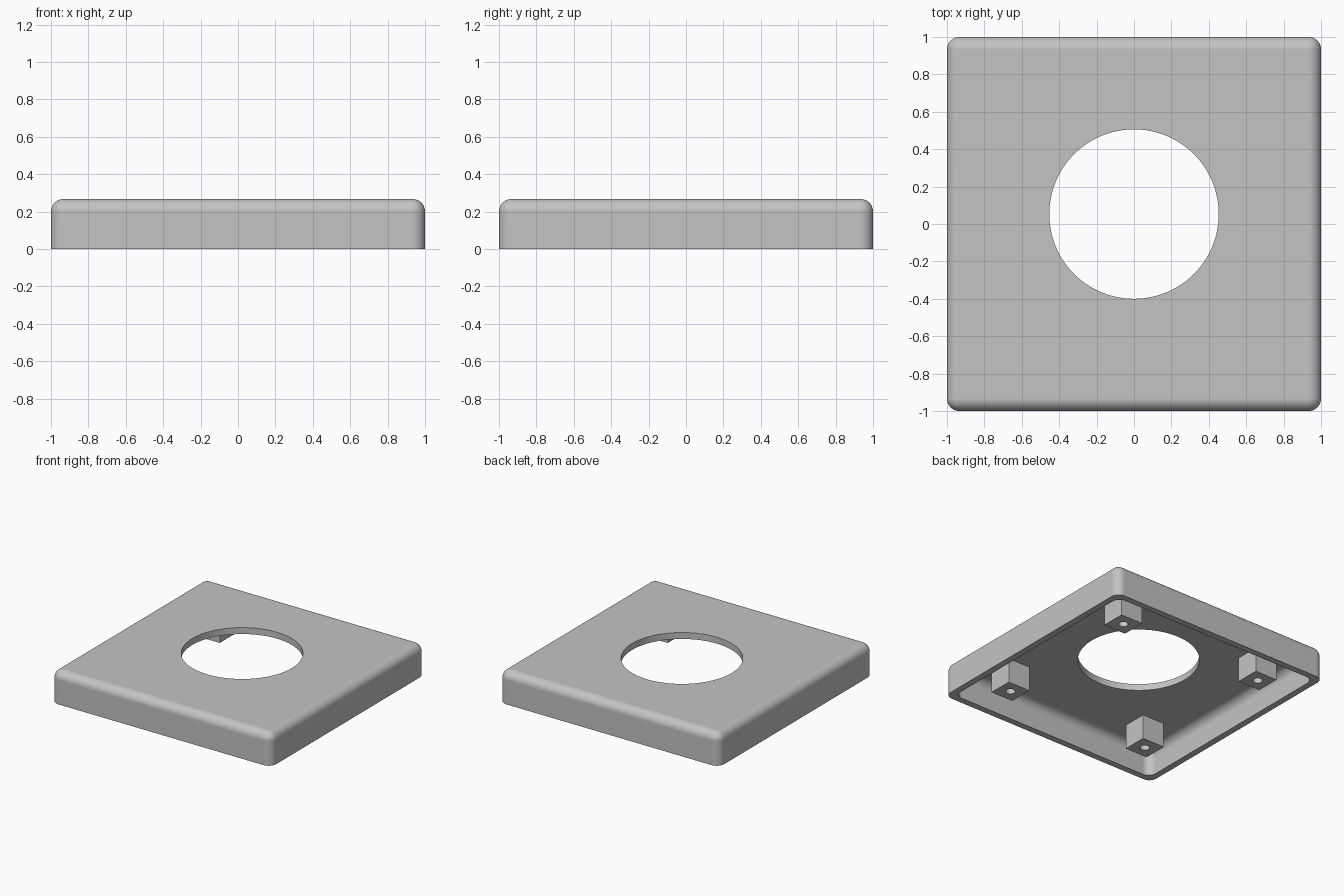
import bpy, bmesh, math
from mathutils import Matrix, Vector

if "Cube" in bpy.data.objects:
    bpy.data.objects.remove(bpy.data.objects["Cube"], do_unlink=True)

HEIGHT = 0.267
WALL = 0.053
FILLET = 0.067

grey = bpy.data.materials.new("plain grey")
grey.use_nodes = True
grey.diffuse_color = (0.55, 0.55, 0.55, 1)
grey.node_tree.nodes["Principled BSDF"].inputs["Base Color"].default_value = (0.55, 0.55, 0.55, 1)


def finish(bm, name):
    mesh = bpy.data.meshes.new(name)
    bm.to_mesh(mesh)
    bm.free()
    mesh.materials.append(grey)
    obj = bpy.data.objects.new(name, mesh)
    bpy.context.collection.objects.link(obj)
    return obj


def box(name, half, bottom, top, centre=(0, 0), fillet=0):
    """Square block; a fillet rounds every edge except those of the base."""
    bm = bmesh.new()
    size = Matrix.Diagonal((2 * half, 2 * half, top - bottom, 1))
    place = Matrix.Translation((*centre, (top + bottom) / 2))
    bmesh.ops.create_cube(bm, size=1, matrix=place @ size)
    if fillet:
        rounded = [e for e in bm.edges if max(v.co.z for v in e.verts) > top - 0.001]
        bmesh.ops.bevel(bm, geom=rounded, offset=fillet, segments=10,
                        profile=0.5, affect='EDGES')
    return finish(bm, name)


def cylinder(name, radius, bottom, top, centre, sides):
    bm = bmesh.new()
    bmesh.ops.create_cone(bm, cap_ends=True, segments=sides, radius1=radius,
                          radius2=radius, depth=top - bottom,
                          matrix=Matrix.Translation((*centre, (top + bottom) / 2)))
    return finish(bm, name)


def activate(obj):
    bpy.ops.object.select_all(action='DESELECT')
    obj.select_set(True)
    bpy.context.view_layer.objects.active = obj


def cut(obj, cutter):
    """Subtract the cutter, then discard it."""
    mod = obj.modifiers.new("cut", 'BOOLEAN')
    mod.operation = 'DIFFERENCE'
    mod.solver = 'EXACT'
    mod.object = cutter
    activate(obj)
    bpy.ops.object.modifier_apply(modifier=mod.name)
    bpy.data.objects.remove(cutter, do_unlink=True)


def smooth(obj):
    activate(obj)
    bpy.ops.object.shade_smooth_by_angle(angle=math.radians(30))
    mod = obj.modifiers.new("flat faces stay flat", 'WEIGHTED_NORMAL')
    mod.keep_sharp = True


# Hollow cover with rounded edges and an open underside
cover = box("cover", 1, 0, HEIGHT, fillet=FILLET)
cut(cover, box("cavity", 1 - WALL, -0.2, HEIGHT - WALL, fillet=FILLET))

# Large round opening, slightly behind the middle
cut(cover, cylinder("opening", 0.453, 0.1, 0.4, (0, 0.053), 96))
smooth(cover)

# Four screw posts with blind holes, hanging from the inside of the top
for side, sx in (("left", 1), ("right", -1)):
    for end, sy in (("front", -1), ("back", 1)):
        centre = Vector((sx, sy)) * 0.653
        post = box(f"{end}_{side}_screw_post", 0.1, 0.013, HEIGHT - WALL + 0.01, centre)
        cut(post, cylinder("screw_hole", 0.036, -0.1, 0.17, centre, 32))
        smooth(post)
